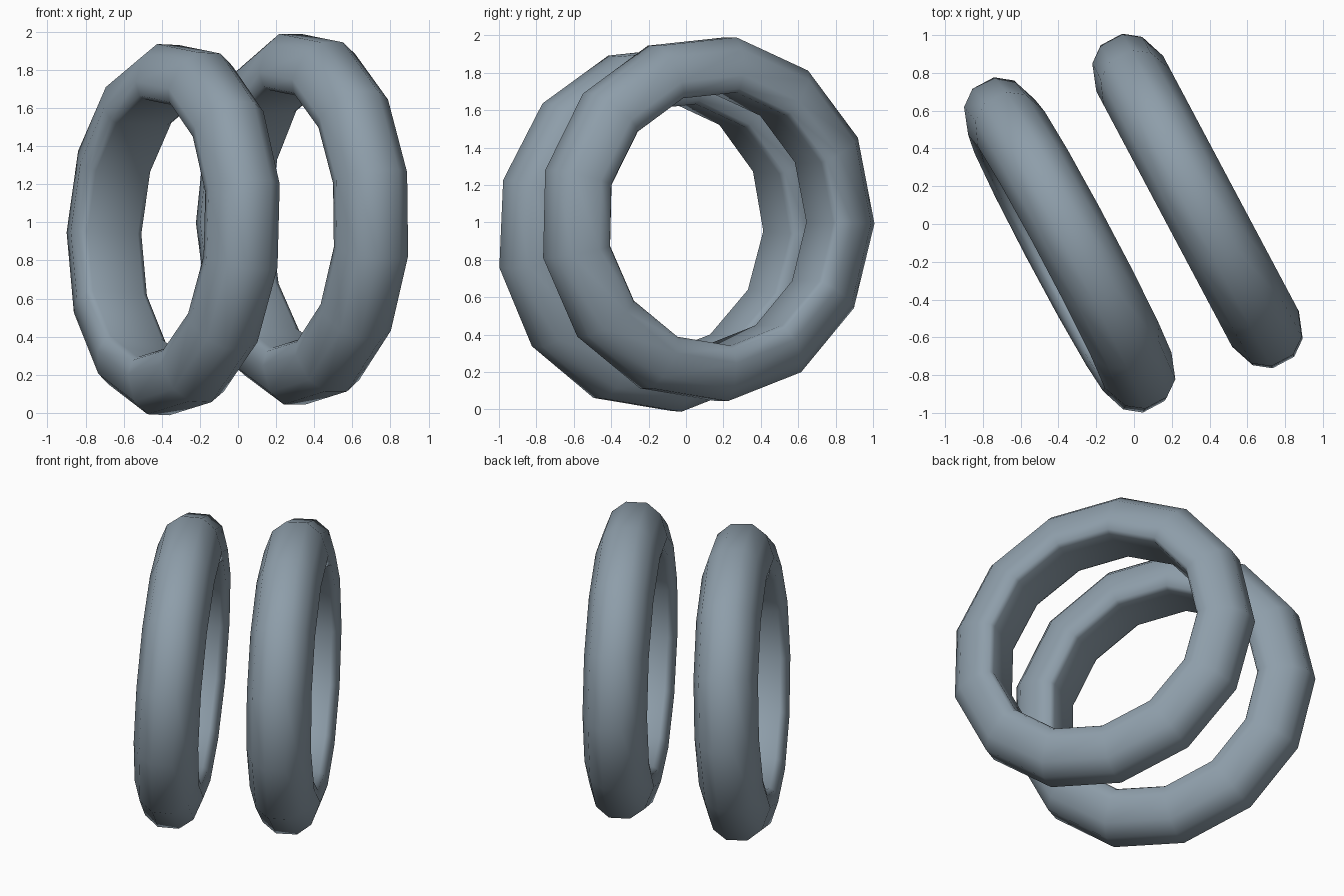
import bpy, bmesh, math
from mathutils import Vector, Matrix

if "Cube" in bpy.data.objects:
    bpy.data.objects.remove(bpy.data.objects["Cube"])

SIDES = 13
# half of the cross-section: (radius, half width), outer crown to flat inner wall
HALF = [(0.98, 0.065), (0.915, 0.15), (0.775, 0.2), (0.70, 0.18), (0.682, 0.15)]
SECTION = HALF + [(r, -w) for r, w in reversed(HALF)]

steel = bpy.data.materials.new("blue_grey")
steel.diffuse_color = (0.27, 0.34, 0.40, 1)
steel.use_nodes = True
steel.node_tree.nodes["Principled BSDF"].inputs["Base Color"].default_value = steel.diffuse_color


def ring(name, centre, turn, tilt, phase):
    """Faceted ring swept around its axis; tilt leans the top along the axis."""
    n = Vector((math.cos(turn), math.sin(turn), 0))      # ring axis
    u = Vector((-math.sin(turn), math.cos(turn), 0))     # level direction in the ring plane
    v = Vector((0, 0, 1))
    lean = Matrix.Rotation(tilt, 3, u)
    bm = bmesh.new()
    loops = []
    for i in range(SIDES):
        a = phase + 2 * math.pi * i / SIDES
        out = u * math.cos(a) + v * math.sin(a)
        loops.append([bm.verts.new(Vector(centre) + lean @ (out * r + n * w))
                      for r, w in SECTION])
    m = len(SECTION)
    for i in range(SIDES):
        p, q = loops[i], loops[(i + 1) % SIDES]
        for j in range(m):
            k = (j + 1) % m
            bm.faces.new((p[j], q[j], q[k], p[k])).smooth = True
    bmesh.ops.recalc_face_normals(bm, faces=bm.faces)
    mesh = bpy.data.meshes.new(name)
    bm.to_mesh(mesh)
    bm.free()
    mesh.materials.append(steel)
    obj = bpy.data.objects.new(name, mesh)
    bpy.context.collection.objects.link(obj)


# the two parallel rings
ring("left_ring", (-0.337, -0.118, 0.965), math.radians(28), math.radians(2.5), math.radians(-1.5))
ring("right_ring", (0.341, 0.112, 1.02), math.radians(28), 0, math.radians(-1.5))
